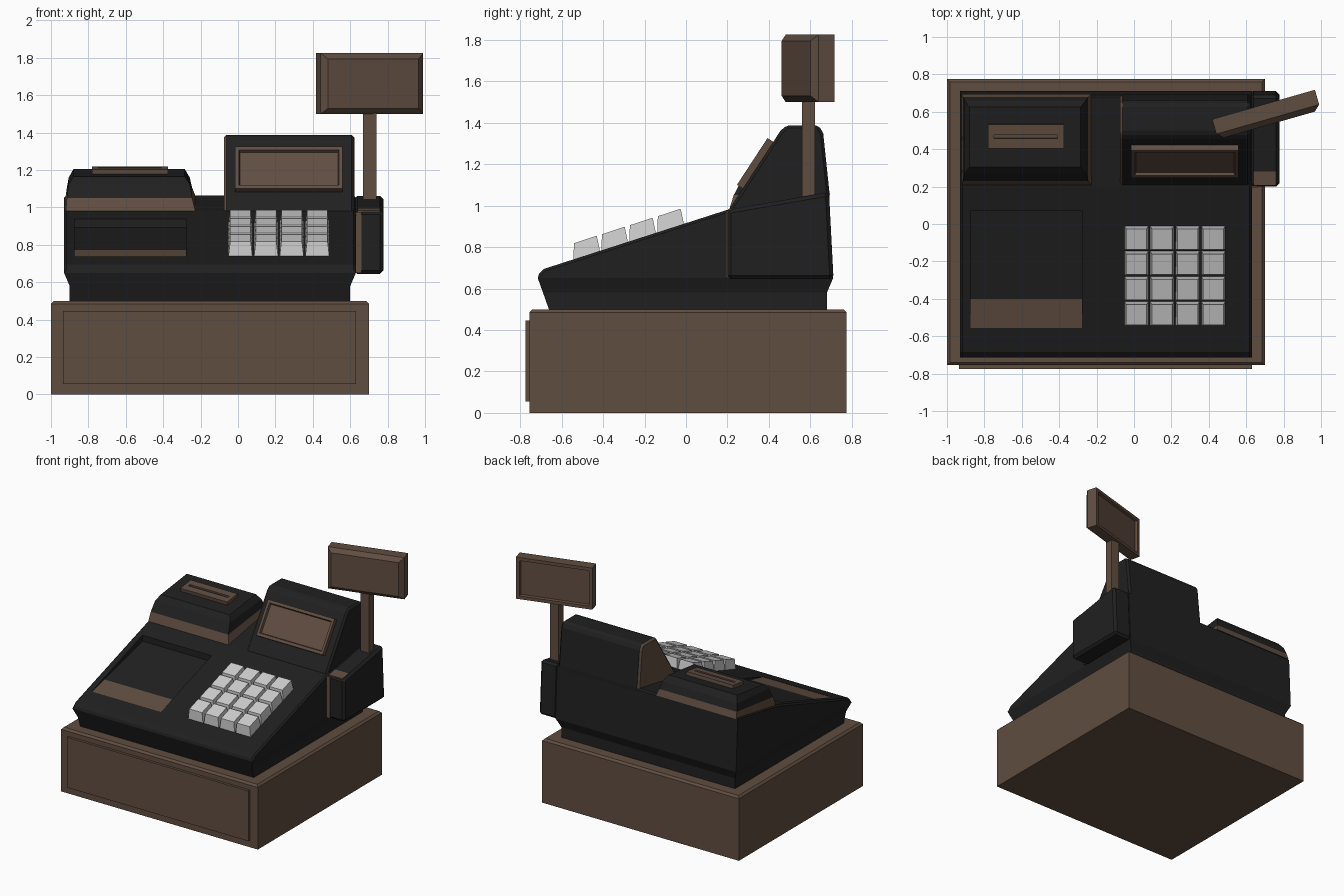
import bpy, bmesh, math
from mathutils import Matrix

if "Cube" in bpy.data.objects:
    bpy.data.objects.remove(bpy.data.objects["Cube"])


def material(name, rgb):
    m = bpy.data.materials.new(name)
    m.diffuse_color = (*rgb, 1)
    m.use_nodes = True
    m.node_tree.nodes["Principled BSDF"].inputs["Base Color"].default_value = m.diffuse_color
    return m


BLACK = material("charcoal_plastic", (0.0145, 0.0145, 0.0145))
BROWN = material("brown_plastic", (0.117, 0.075, 0.052))
GREY = material("light_grey_keys", (0.62, 0.62, 0.62))


def finish(name, bm, mats, matrix=None):
    bmesh.ops.recalc_face_normals(bm, faces=bm.faces[:])
    if matrix:
        bm.transform(matrix)
    me = bpy.data.meshes.new(name)
    bm.to_mesh(me)
    bm.free()
    for m in mats:
        me.materials.append(m)
    ob = bpy.data.objects.new(name, me)
    bpy.context.collection.objects.link(ob)
    return ob


def loft(name, rings, mats, band_mats=None, matrix=None):
    """Stack of rectangles (x0, x1, y0, y1, z at y0, z at y1), capped at both ends."""
    bm = bmesh.new()
    loops = [[bm.verts.new(c) for c in ((x0, y0, za), (x1, y0, za), (x1, y1, zb), (x0, y1, zb))]
             for x0, x1, y0, y1, za, zb in rings]
    for k, (a, b) in enumerate(zip(loops, loops[1:])):
        for i in range(4):
            j = (i + 1) % 4
            f = bm.faces.new((a[i], a[j], b[j], b[i]))
            f.material_index = band_mats[k] if band_mats else 0
    bm.faces.new(loops[0][::-1])
    f = bm.faces.new(loops[-1])
    f.material_index = band_mats[-1] if band_mats else 0
    return finish(name, bm, mats, matrix)


def box(name, x0, x1, y0, y1, z0, z1, mat):
    return loft(name, [(x0, x1, y0, y1, z0, z0), (x0, x1, y0, y1, z1, z1)], [mat])


def centred(w, h, z):
    return (-w / 2, w / 2, -h / 2, h / 2, z, z)


def prism(name, profile, x0, x1, mats, bevel=0.0, bevel_above=-1.0, rule=None):
    """Side profile (y, z) extruded across x, with optional edge chamfer."""
    bm = bmesh.new()
    a = [bm.verts.new((x0, y, z)) for y, z in profile]
    b = [bm.verts.new((x1, y, z)) for y, z in profile]
    bm.faces.new(a)
    bm.faces.new(b[::-1])
    n = len(profile)
    for i in range(n):
        j = (i + 1) % n
        bm.faces.new((a[i], b[i], b[j], a[j]))
    bmesh.ops.recalc_face_normals(bm, faces=bm.faces[:])
    if bevel:
        edges = [e for e in bm.edges
                 if min(v.co.z for v in e.verts) > bevel_above and e.calc_face_angle(0) > 0.7]
        bmesh.ops.bevel(bm, geom=edges, offset=bevel, segments=1, affect='EDGES', profile=0.5)
    bm.normal_update()
    if rule:
        for f in bm.faces:
            f.material_index = rule(f)
    return finish(name, bm, mats)


# cash drawer with chamfered top rim and front panel
loft("drawer_case", [(-1, 0.7, -0.755, 0.775, 0, 0), (-1, 0.7, -0.755, 0.775, 0.485, 0.485),
                     (-0.985, 0.685, -0.74, 0.76, 0.5, 0.5)], [BROWN])
box("drawer_front", -0.935, 0.632, -0.775, -0.75, 0.055, 0.447, BROWN)

# recessed skirt flaring out to the main body
loft("body_skirt", [(-0.9, 0.6, -0.66, 0.68, 0.495, 0.495), (-0.9, 0.6, -0.69, 0.68, 0.58, 0.58),
                    (-0.93, 0.63, -0.715, 0.71, 0.65, 0.65)], [BLACK])

# main body with sloped deck
body = prism("main_body", [(-0.715, 0.65), (-0.71, 0.67), (-0.685, 0.695), (0.2, 0.98),
                           (0.69, 1.065), (0.71, 0.65)], -0.93, 0.63, [BLACK, BROWN],
             bevel=0.012, bevel_above=0.66)

# receipt tray sunk into the deck, with a brown lip at its front
cutter = prism("tray_cutter", [(-0.555, 0.735), (-0.4, 0.772), (0.07, 0.892), (0.07, 1.1),
                               (-0.555, 1.1)], -0.875, -0.277, [BLACK, BROWN],
               rule=lambda f: int(f.normal.z < -0.5 and f.calc_center_median().y < -0.41
                                  and f.calc_center_median().z < 0.8))
cutter.hide_render = True
cut = body.modifiers.new("tray", 'BOOLEAN')
cut.object = cutter
cut.operation = 'DIFFERENCE'
cut.solver = 'EXACT'
bpy.context.view_layer.objects.active = body
bpy.ops.object.modifier_apply(modifier="tray")
bpy.data.objects.remove(cutter)
for p in body.data.polygons:
    c = p.center
    lip = -0.54 < c.y < -0.41 and -0.8 < c.x < -0.3 and c.z < 0.77 and p.normal.z > 0.9
    p.material_index = int(lip)

# keypad, four rows of four tapered keys following the deck slope
for r in range(4):
    for c in range(4):
        x0, y0 = -0.052 + 0.137 * c, -0.543 + 0.135 * r
        x1, y1 = x0 + 0.13, y0 + 0.13
        z0 = 0.695 + (y0 + 0.685) * 0.322
        loft(f"key_{r + 1}_{c + 1}",
             [(x0, x1, y0, y1, z0 - 0.01, z0 + 0.03),
              (x0 + 0.01, x1 - 0.01, y0 + 0.002, y1 - 0.018, z0 + 0.078, z0 + 0.114)], [GREY])

# printer housing: brown band below, black cover above
loft("printer_housing", [(-0.922, -0.225, 0.205, 0.695, 0.97, 1.055),
                         (-0.915, -0.245, 0.23, 0.68, 1.05, 1.105),
                         (-0.905, -0.258, 0.27, 0.66, 1.125, 1.16),
                         (-0.88, -0.285, 0.305, 0.625, 1.165, 1.205)],
     [BLACK, BROWN], [1, 0, 0, 0])
# paper slot plate
loft("paper_slot", [centred(0.405, 0.13, 0), centred(0.405, 0.13, 0.04),
                    centred(0.34, 0.02, 0.04), centred(0.34, 0.02, 0.015)], [BROWN],
     matrix=Matrix.Translation((-0.578, 0.472, 1.172)) @ Matrix.Rotation(math.radians(7), 4, 'X'))

# operator display hood with brown left cheek
prism("display_hood", [(0.2, 0.97), (0.455, 1.36), (0.485, 1.388), (0.64, 1.388), (0.662, 1.35),
                       (0.692, 1.065), (0.69, 0.97)], -0.075, 0.622, [BLACK, BROWN], bevel=0.014,
      bevel_above=0.96, rule=lambda f: int(f.normal.x < -0.5))
# framed screen on the hood's sloped front
loft("operator_screen", [centred(0.575, 0.27, -0.01), centred(0.575, 0.27, 0.028),
                         centred(0.535, 0.225, 0.028), centred(0.525, 0.215, 0.01)], [BROWN],
     matrix=Matrix.Translation((0.272, 0.343, 1.198))
     @ Matrix.Rotation(math.atan2(0.39, 0.255), 4, 'X'))

# side module with brown trim
prism("side_module", [(0.2, 0.645), (0.2, 0.98), (0.69, 1.065), (0.712, 0.645)], 0.62, 0.777,
      [BLACK], bevel=0.018)
box("side_module_front_trim", 0.628, 0.66, 0.193, 0.202, 0.65, 0.975, BROWN)
loft("side_module_top_trim", [(0.64, 0.76, 0.205, 0.28, 0.975, 0.988),
                              (0.64, 0.76, 0.205, 0.28, 0.984, 0.997)], [BROWN])

# customer display on a pole: chamfered front, recessed screen at the back
box("display_pole", 0.667, 0.74, 0.56, 0.622, 1.0, 1.51, BROWN)
loft("customer_display", [centred(0.51, 0.265, -0.037), centred(0.52, 0.275, -0.056),
                          centred(0.572, 0.325, -0.056), centred(0.572, 0.325, 0.026),
                          centred(0.505, 0.265, 0.056)], [BROWN],
     matrix=Matrix.Translation((0.708, 0.585, 1.6625)) @ Matrix.Rotation(math.radians(16), 4, 'Z')
     @ Matrix.Rotation(math.radians(90), 4, 'X'))
